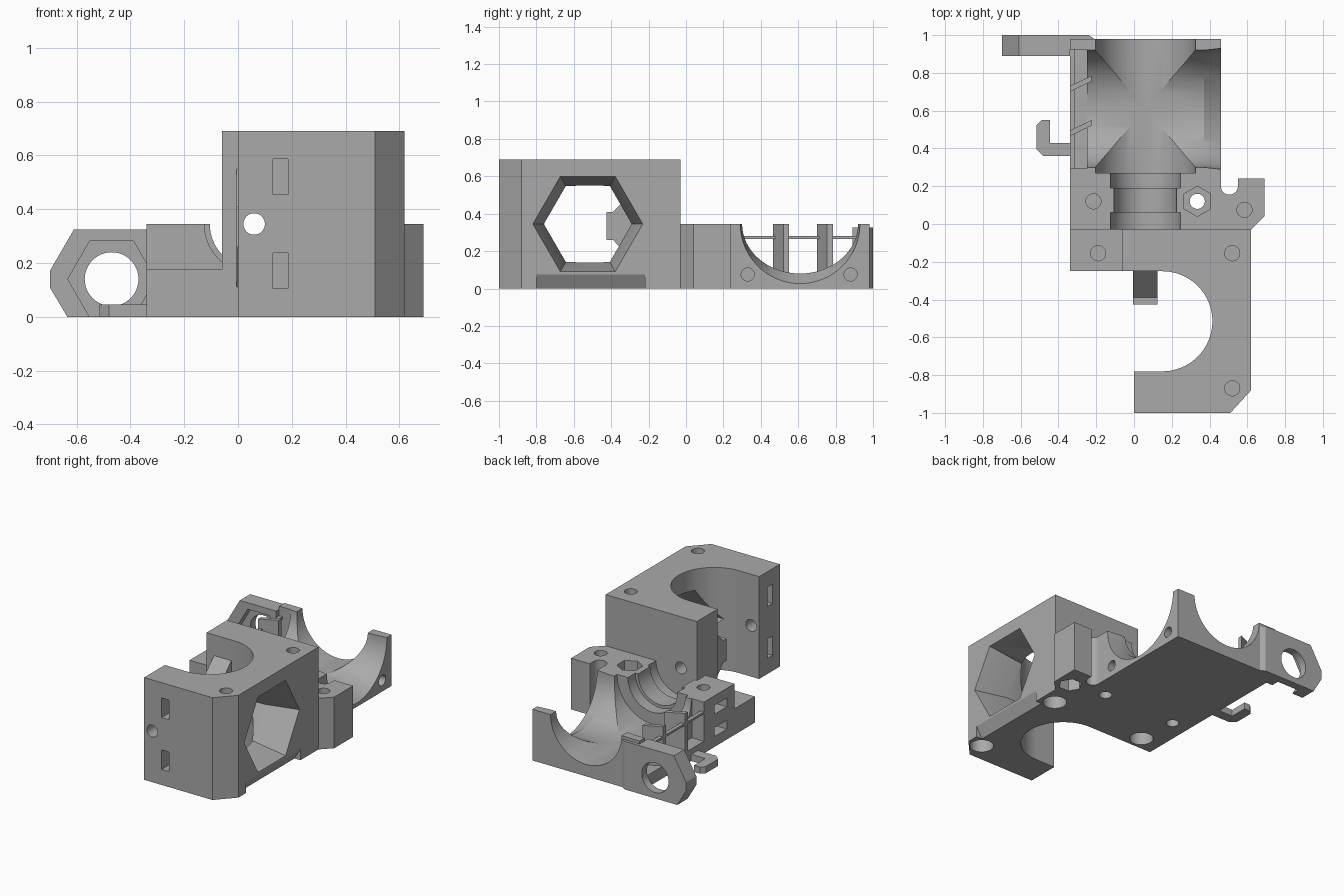
import bpy, math
from mathutils import Matrix, Vector

if "Cube" in bpy.data.objects:
    bpy.data.objects.remove(bpy.data.objects["Cube"], do_unlink=True)

grey = bpy.data.materials.new("printed grey")
grey.use_nodes = True
grey.diffuse_color = (0.4, 0.4, 0.4, 1)
grey.node_tree.nodes["Principled BSDF"].inputs["Base Color"].default_value = (0.4, 0.4, 0.4, 1)

# Axis frames: profile u, profile v, extrusion direction
FRAMES = {"x": ((0, 1, 0), (0, 0, 1), (1, 0, 0)),
          "y": ((1, 0, 0), (0, 0, 1), (0, 1, 0)),
          "z": ((1, 0, 0), (0, 1, 0), (0, 0, 1))}


def loft(name, axis, lower, upper, a, b):
    """Solid between two matching profiles placed at a and b along an axis."""
    u, v, w = (Vector(d) for d in FRAMES[axis])
    n = len(lower)
    verts = [u * p + v * q + w * a for p, q in lower] + [u * p + v * q + w * b for p, q in upper]
    faces = [tuple(range(n))[::-1], tuple(range(n, 2 * n))]
    faces += [(i, (i + 1) % n, n + (i + 1) % n, n + i) for i in range(n)]
    mesh = bpy.data.meshes.new(name)
    mesh.from_pydata(verts, [], faces)
    area = sum(lower[i][0] * lower[(i + 1) % n][1] - lower[(i + 1) % n][0] * lower[i][1]
               for i in range(n))
    handed = u.cross(v).dot(w)
    if area * handed < 0:
        mesh.flip_normals()
    mesh.materials.append(grey)
    obj = bpy.data.objects.new(name, mesh)
    bpy.context.collection.objects.link(obj)
    return obj


def prism(name, axis, profile, a, b):
    return loft(name, axis, profile, profile, a, b)


def box(name, x, y, z):
    return prism(name, "z", [(x[0], y[0]), (x[1], y[0]), (x[1], y[1]), (x[0], y[1])], *z)


def ring(u, v, r, r2=None, n=48):
    return [(u + r * math.cos(math.tau * i / n), v + (r2 or r) * math.sin(math.tau * i / n))
            for i in range(n)]


def rod(axis, u, v, r, a, b, n=32):
    return prism("cutter", axis, ring(u, v, r, n=n), a, b)


def carve(target, *cutters, operation="DIFFERENCE"):
    bpy.context.view_layer.objects.active = target
    for cutter in cutters:
        mod = target.modifiers.new("carve", "BOOLEAN")
        mod.operation, mod.solver, mod.object = operation, "EXACT", cutter
        bpy.ops.object.modifier_apply(modifier=mod.name)
        bpy.data.objects.remove(cutter, do_unlink=True)


# Tall front block, open on one side around a vertical motor bore
arc = [(0.15 + 0.265 * math.cos(t), -0.515 + 0.265 * math.sin(t))
       for t in (math.pi * (i / 40 - 0.5) for i in range(41))]
plan = [(0, -1), (0.51, -1), (0.62, -0.88), (0.62, -0.03), (-0.06, -0.03), (-0.06, -0.25)]
motor_block = prism("motor_block", "z", plan + arc[::-1] + [(0, -0.78)], 0, 0.69)
guide = [(-0.24, 0.55), (-0.25, 0.55), (-0.39, 0.41), (-0.425, 0.41),
         (-0.425, 0.26), (-0.39, 0.26), (-0.25, 0.11), (-0.24, 0.11)]
carve(motor_block, prism("filament_guide", "x", guide, -0.005, 0.125), operation="UNION")

# Tapered hexagonal side window and the undercut below it
C = (-0.525, 0.345)
wide, narrow = ring(*C, 0.295, n=6), ring(*C, 0.235, n=6)
carve(motor_block,
      loft("cutter", "x", narrow, wide, 0.40, 0.625),
      prism("cutter", "x", narrow, 0.2, 0.41),
      prism("cutter", "y", [(0.57, -0.01), (0.63, -0.01), (0.63, 0.075), (0.62, 0.075)], -0.8, -0.22),
      rod("y", 0.06, 0.345, 0.04, -1.1, 0.1))

# Cable tie channels turning from the front face to the open side
for z in (0.105, 0.455):
    carve(motor_block,
          box("cutter", (0.13, 0.185), (-1.1, -0.87), (z, z + 0.132)),
          box("cutter", (-0.1, 0.15), (-0.92, -0.87), (z + 0.001, z + 0.131)))

# Low foot beside the block
foot = box("low_foot", (-0.34, -0.06), (-0.25, -0.03), (0, 0.175))

# Vertical screw holes with wide pockets underneath
for part, x, y, top in ((motor_block, 0.52, -0.155, 0.8), (motor_block, 0.52, -0.87, 0.8),
                        (foot, -0.19, -0.155, 0.3)):
    carve(part, rod("z", x, y, 0.04, 0.11, top), rod("z", x, y, 0.075, -0.1, 0.1))

# Rear cradle plan with screw ear and rounded notch
notch = [(0.505 - 0.045 * math.cos(math.pi * i / 12), 0.2 - 0.045 * math.sin(math.pi * i / 12))
         for i in range(13)]
plan = [(-0.34, -0.03), (0.62, -0.03), (0.69, 0.04), (0.69, 0.24), (0.55, 0.24)] + notch[::-1]
plan += [(0.46, 0.98), (-0.34, 0.98)]
cradle = prism("cradle", "z", plan, 0, 0.345)

# Stepped neck and the two crossing bowls
for r, a, b in ((0.185, -0.1, 0.06), (0.165, 0.05, 0.2), (0.185, 0.19, 0.28), (0.265, 0.27, 1.1)):
    carve(cradle, rod("y", 0.06, 0.3451, r, a, b, n=64))
bowl, flare = ring(0.61, 0.3452, 0.31, 0.265, 64), ring(0.61, 0.3452, 0.32, 0.32, 64)
carve(cradle,
      prism("cutter", "x", bowl, -0.5, 0.6),
      loft("cutter", "x", bowl, flare, 0.37, 0.462),
      box("cutter", (-0.5, -0.25), (0.295, 0.925), (0.081, 0.5)))

# Cradle screw holes, nut pockets and side slots
carve(cradle,
      rod("z", 0.335, 0.12, 0.04, -0.1, 0.5),
      prism("cutter", "z", [(0.335 + q - 0.12, p) for p, q in ring(0.12, 0.12, 0.08, n=6)], 0.25, 0.5),
      rod("z", 0.585, 0.075, 0.04, 0.12, 0.5),
      rod("z", 0.585, 0.075, 0.075, -0.1, 0.11, n=6),
      rod("z", -0.215, 0.12, 0.04, 0.13, 0.5),
      rod("z", -0.215, 0.12, 0.04, -0.1, 0.05))
for z in (0.07, 0.22):
    carve(cradle, box("cutter", (-0.5, -0.16), (0.05, 0.18), (z, z + 0.06)))
for y in (0.33, 0.88):
    carve(cradle, rod("x", y, 0.075, 0.035, 0.2, 0.6))

# Slanted fins and thin rail across the open side
for i, y in enumerate((0.465, 0.7)):
    prism(f"slanted_fin_{i + 1}", "z",
          [(-0.34, y), (-0.225, y + 0.055), (-0.225, y + 0.085), (-0.34, y + 0.03)], 0.07, 0.345)
box("thin_rail", (-0.34, -0.315), (0.28, 0.94), (0.265, 0.28))

# Pivot lug with round hole and hexagonal nut recess
lug = prism("pivot_lug", "y", [(-0.635, 0), (-0.34, 0), (-0.34, 0.325), (-0.61, 0.325),
                               (-0.7, 0.17), (-0.7, 0.11)], 0.89, 1.0)
carve(lug, rod("y", -0.47, 0.14, 0.1, 0.8, 1.1, n=48),
      rod("y", -0.47, 0.14, 0.163, 0.8, 0.945, n=6))
prism("lug_root", "z", [(-0.34, 0.93), (-0.21, 0.93), (-0.21, 0.98), (-0.24, 1.0), (-0.34, 1.0)], 0, 0.325)

# Flat cable hook
prism("cable_hook", "z", [(-0.33, 0.36), (-0.48, 0.36), (-0.515, 0.395), (-0.515, 0.525),
                          (-0.49, 0.55), (-0.445, 0.55), (-0.445, 0.43), (-0.33, 0.43)], 0, 0.045)

# Smooth the curved walls and keep the edges crisp
bpy.ops.object.select_all(action="DESELECT")
for obj in (motor_block, foot, cradle, lug):
    obj.select_set(True)
bpy.context.view_layer.objects.active = cradle
bpy.ops.object.shade_smooth_by_angle(angle=math.radians(25))
